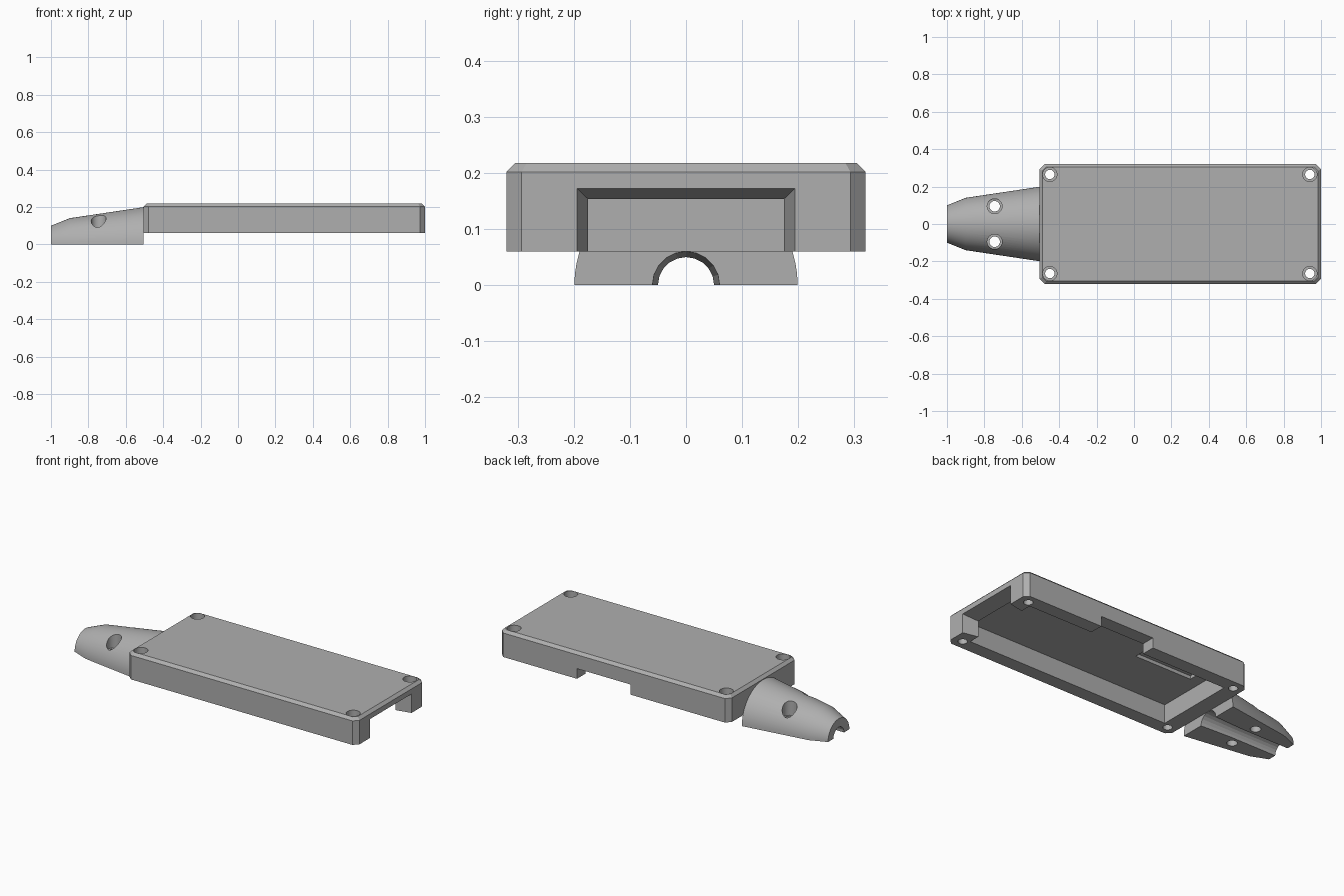
import bpy, bmesh, math

cube = bpy.data.objects.get("Cube")
if cube:
    bpy.data.objects.remove(cube, do_unlink=True)

grey = bpy.data.materials.new("plain_grey")
grey.use_nodes = True
grey.diffuse_color = (0.43, 0.43, 0.43, 1)
grey.node_tree.nodes["Principled BSDF"].inputs["Base Color"].default_value = grey.diffuse_color


def loft(name, rings):
    """Closed solid through matching rings of points."""
    bm = bmesh.new()
    loops = [[bm.verts.new(p) for p in ring] for ring in rings]
    n = len(loops[0])
    for a, b in zip(loops, loops[1:]):
        for i in range(n):
            j = (i + 1) % n
            bm.faces.new((a[i], a[j], b[j], b[i]))
    bm.faces.new(loops[0][::-1])
    bm.faces.new(loops[-1])
    bmesh.ops.recalc_face_normals(bm, faces=bm.faces)
    mesh = bpy.data.meshes.new(name)
    bm.to_mesh(mesh)
    bm.free()
    mesh.materials.append(grey)
    obj = bpy.data.objects.new(name, mesh)
    bpy.context.collection.objects.link(obj)
    return obj


def rect(x0, x1, y0, y1, z, c=0):
    """Horizontal rectangle, with corners cut by c when given."""
    if not c:
        return [(x0, y0, z), (x1, y0, z), (x1, y1, z), (x0, y1, z)]
    return [(x0 + c, y0, z), (x1 - c, y0, z), (x1, y0 + c, z), (x1, y1 - c, z),
            (x1 - c, y1, z), (x0 + c, y1, z), (x0, y1 - c, z), (x0, y0 + c, z)]


def box(name, x0, x1, y0, y1, z0, z1):
    return loft(name, [rect(x0, x1, y0, y1, z0), rect(x0, x1, y0, y1, z1)])


def circle_z(x, y, z, r, n=32):
    return [(x + r * math.cos(t * math.tau / n), y + r * math.sin(t * math.tau / n), z)
            for t in range(n)]


def circle_x(x, r, n, sweep=math.tau):
    count = n if sweep == math.tau else n + 1
    return [(x, r * math.cos(t * sweep / n), r * math.sin(t * sweep / n))
            for t in range(count)]


def screw_hole(x, y, r_small, r_big, floor):
    """Stepped cutter: narrow shaft below, wide head pocket above."""
    steps = [(-0.1, r_small), (floor, r_small), (floor, r_big), (0.3, r_big)]
    return loft("hole_cutter", [circle_z(x, y, z, r) for z, r in steps])


def cut(obj, cutters):
    for c in cutters:
        mod = obj.modifiers.new("cut", 'BOOLEAN')
        mod.operation, mod.solver, mod.object = 'DIFFERENCE', 'EXACT', c
    bpy.context.view_layer.update()
    graph = bpy.context.evaluated_depsgraph_get()
    result = bpy.data.meshes.new_from_object(obj.evaluated_get(graph))
    obj.modifiers.clear()
    obj.data = result
    for c in cutters:
        bpy.data.objects.remove(c, do_unlink=True)
    bpy.ops.object.select_all(action='DESELECT')
    obj.select_set(True)
    bpy.context.view_layer.objects.active = obj
    bpy.ops.object.shade_smooth_by_angle(angle=math.radians(15))


# Case lid: chamfered block
X0, X1, Y, BASE = -0.505, 1.0, 0.32, 0.06
E = 0.016
lid = loft("case_lid", [
    rect(X0, X1, -Y, Y, BASE, 0.027),
    rect(X0, X1, -Y, Y, 0.202, 0.027),
    rect(X0 + E, X1 - E, -Y + E, Y - E, 0.218, 0.02)])

# Tapered port opening in the end wall
port = loft("port_cutter", [
    [(x, -w, 0.0), (x, w, 0.0), (x, w, top), (x, -w, top)]
    for x, w, top in [(0.85, 0.175, 0.154), (0.91, 0.175, 0.154),
                      (1.0, 0.194, 0.172), (1.05, 0.194, 0.172)]])

# Hollow underside, ceiling recess, side slot and corner screws
cut(lid, [
    box("cavity_cutter", -0.41, 0.91, -0.24, 0.24, 0.0, 0.17),
    box("recess_cutter", -0.34, 0.03, 0.05, 0.22, 0.1, 0.19),
    box("side_slot_cutter", 0.14, 0.49, 0.2, 0.4, 0.0, 0.12),
    port,
] + [screw_hole(x, s * 0.265, 0.025, 0.038, 0.18)
     for x in (-0.45, 0.94) for s in (-1, 1)])

# Cable grip: tapered half cone
grip = loft("cable_grip", [circle_x(x, r, 32, math.pi)
                           for x, r in [(-1.0, 0.1), (-0.9, 0.14), (X0, 0.199)]])

# Cable channel and clamp screws
channel = loft("channel_cutter", [circle_x(x, r, 20) for x, r in
                                  [(-1.1, 0.05), (-0.7, 0.05), (X0, 0.06), (-0.45, 0.06)]])
cut(grip, [channel] + [screw_hole(-0.745, s * 0.095, 0.028, 0.04, 0.07) for s in (-1, 1)])
